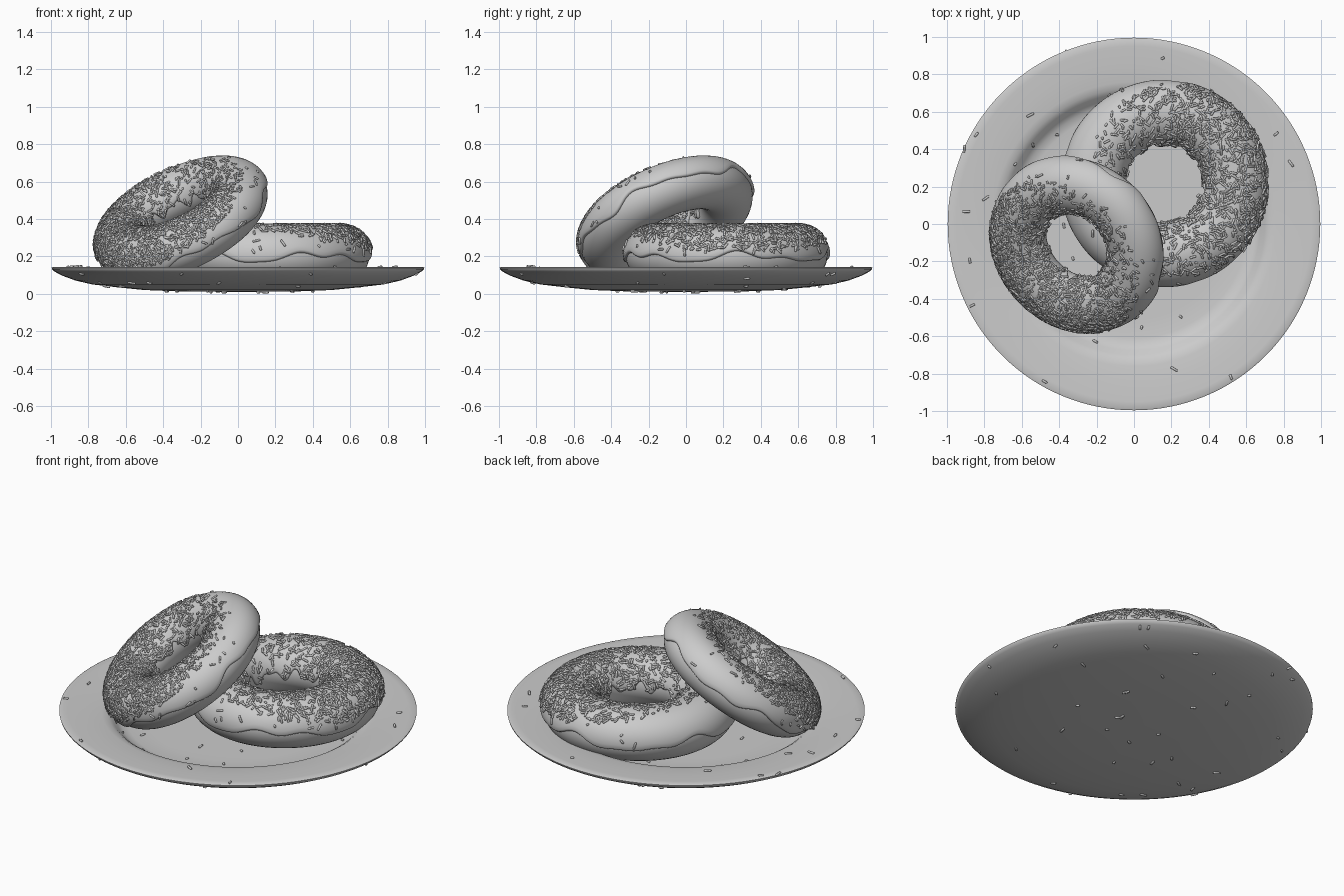
import bpy, random
from math import sin, cos, pi, radians
from mathutils import Vector, Matrix

if "Cube" in bpy.data.objects:
    bpy.data.objects.remove(bpy.data.objects["Cube"])

random.seed(7)


def make(name, verts, faces, matrix=Matrix(), angle=50):
    me = bpy.data.meshes.new(name)
    me.from_pydata(verts, [], faces)
    me.update()
    ob = bpy.data.objects.new(name, me)
    bpy.context.collection.objects.link(ob)
    ob.matrix_world = matrix
    bpy.ops.object.select_all(action='DESELECT')
    ob.select_set(True)
    bpy.context.view_layer.objects.active = ob
    bpy.ops.object.shade_smooth_by_angle(angle=radians(angle))
    return ob


def grid_faces(nu, nv, wrap_v):
    # quads of a closed loop of nu columns, each nv points tall
    return [(i * nv + j, (i + 1) % nu * nv + j,
             (i + 1) % nu * nv + (j + 1) % nv, i * nv + (j + 1) % nv)
            for i in range(nu) for j in range(nv if wrap_v else nv - 1)]


def sprinkles(name, spots, matrix=Matrix()):
    # small capsules lying on the surface at (point, normal, length, radius)
    verts, faces, n = [], [], 6
    for p, nor, length, r in spots:
        nor = nor.normalized()
        side = nor.orthogonal().normalized()
        spin = random.uniform(0, 2 * pi)
        axis = side * cos(spin) + nor.cross(side) * sin(spin)
        axis = (axis + nor * random.uniform(-.12, .12)).normalized()
        a = axis.orthogonal().normalized()
        b = axis.cross(a)
        base = len(verts)
        h = length / 2
        for z, k in ((-h, .55), (-h + .5 * r, 1), (h - .5 * r, 1), (h, .55)):
            for i in range(n):
                t = 2 * pi * i / n
                verts.append(p + axis * z + (a * cos(t) + b * sin(t)) * r * k)
        for j in range(3):
            for i in range(n):
                k = (i + 1) % n
                faces.append((base + j * n + i, base + j * n + k,
                              base + (j + 1) * n + k, base + (j + 1) * n + i))
        faces.append(tuple(base + i for i in reversed(range(n))))
        faces.append(tuple(base + 3 * n + i for i in range(n)))
    return make(name, verts, faces, matrix)


R, A, B, ICE = .38, .16, .147, .015     # ring radius, tube half sizes, icing


def ring_point(u, v, off=0):
    d = R + (A + off) * cos(v)
    return Vector((d * cos(u), d * sin(u), (B + off) * sin(v)))


def ring_normal(u, v):
    return Vector((cos(v) / A * cos(u), cos(v) / A * sin(u), sin(v) / B)).normalized()


def icing_edges(u, ph):
    # wavy outer edge and drippier inner edge, as tube angles
    outer = -.10 + .14 * sin(5 * u + ph) + .08 * sin(9 * u + 2 * ph) + .05 * sin(14 * u)
    inner = pi - .05 + .16 * sin(9 * u + ph) + .10 * sin(15 * u + 1)
    return outer, inner


def donut(name, matrix, ph, dense_dir, count):
    nu, nv = 96, 36
    # dough
    make(name + "_dough",
         [ring_point(2 * pi * i / nu, 2 * pi * j / nv) for i in range(nu) for j in range(nv)],
         grid_faces(nu, nv, True), matrix)
    # icing shell with rounded lips
    nu, verts = 160, []
    steps = [(0, -.004), (.004, .006), (.014, .012)]
    steps += [(.03 + .94 * k / 22, ICE) for k in range(23)]
    steps += [(1 - f, o) for f, o in reversed(steps[:3])]
    for i in range(nu):
        u = 2 * pi * i / nu
        lo, hi = icing_edges(u, ph)
        verts += [ring_point(u, lo + (hi - lo) * f, o) for f, o in steps]
    make(name + "_icing", verts, grid_faces(nu, len(steps), False), matrix)
    # sprinkles, denser on top and toward dense_dir
    spots = []
    while len(spots) < count:
        u, v = random.uniform(0, 2 * pi), random.uniform(-.1, pi + .1)
        lo, hi = icing_edges(u, ph)
        if not lo + .08 < v < hi - .08:
            continue
        if random.random() > (R + A * cos(v)) / (R + A):
            continue
        lean = cos(u - dense_dir)
        limit = .75 - .65 * lean
        if v < limit and random.random() > .04:
            continue
        if random.random() > .62 + .38 * lean:
            continue
        spots.append((ring_point(u, v, ICE + .003), ring_normal(u, v),
                      random.choice((.018, .027, .036, .042)), .0062))
    sprinkles(name + "_sprinkles", spots, matrix)


# plate: lathed profile from the underside centre round to the top centre
profile = [(.001, .01), (.3, .012), (.5, .02), (.65, .035), (.78, .05), (.87, .071),
           (.94, .097), (.98, .118), (.994, .131), (.996, .139), (.988, .143),
           (.95, .143), (.85, .138), (.76, .132), (.725, .126), (.70, .11),
           (.675, .085), (.65, .068), (.61, .061), (.5, .06), (.25, .06), (.001, .06)]
N = 128
plate = make("plate", [(r * cos(2 * pi * i / N), r * sin(2 * pi * i / N), z)
                       for i in range(N) for r, z in profile],
             grid_faces(N, len(profile), False))

# loose sprinkles on and under the plate
polys = list(plate.data.polygons)
picked = random.choices(polys, [p.area for p in polys], k=75)
sprinkles("plate_sprinkles", [(p.center + p.normal * .003, p.normal,
                               random.choice((.02, .03, .042)), .0065) for p in picked])

# flat donut, and a smaller one leaning on it
donut("flat_donut", Matrix.Translation((.163, .217, .207)), .6, radians(10), 1400)
tilt = Vector((0, 0, 1)).rotation_difference(Vector((-.41, -.38, .83)))
donut("leaning_donut", Matrix.Translation((-.298, -.105, .397)) @ tilt.to_matrix().to_4x4()
      @ Matrix.Scale(.905, 4), 2.2, radians(225), 1900)
